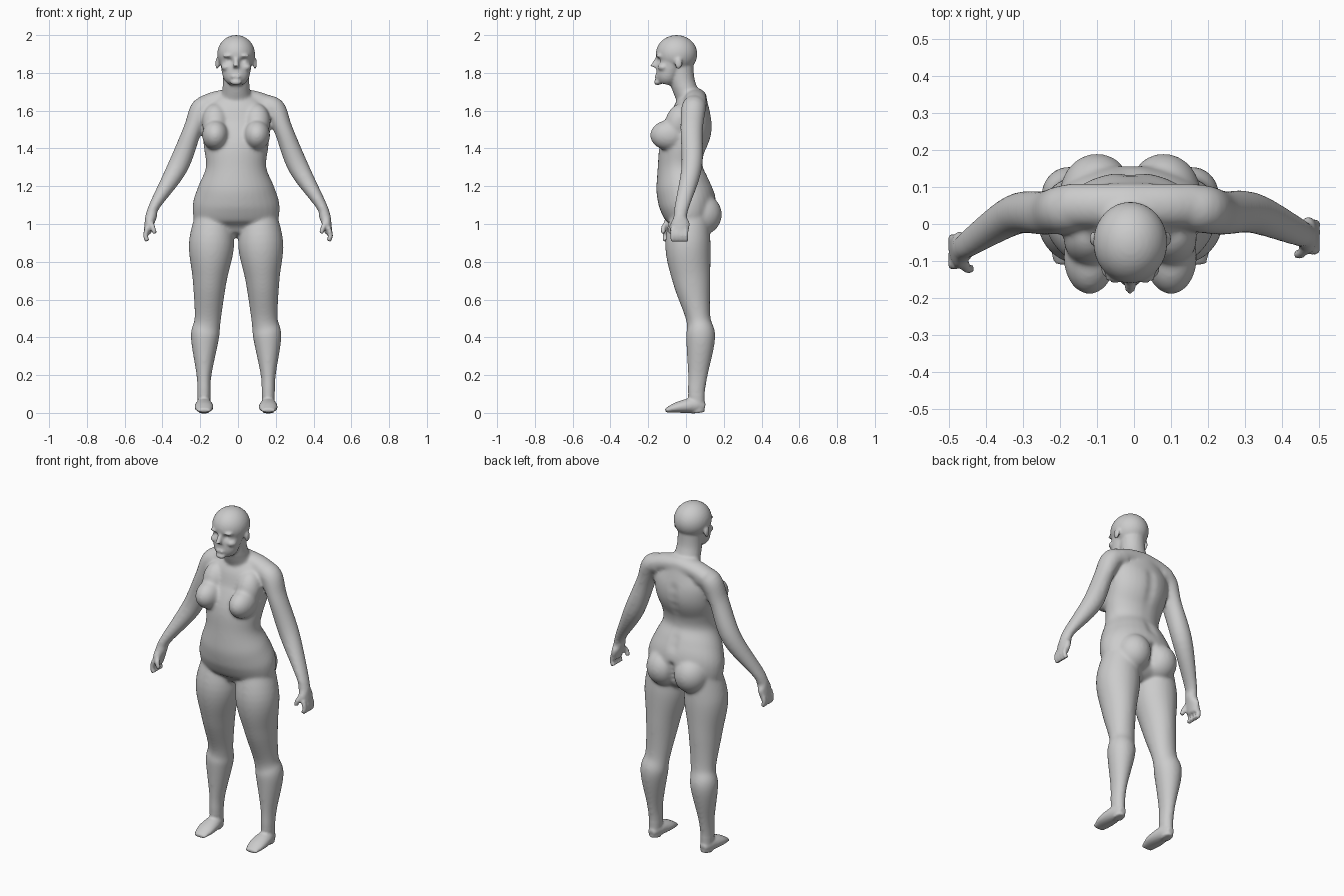
import bpy, bmesh, math
from mathutils import Vector, Matrix

default_cube = bpy.data.objects.get("Cube")
if default_cube:
    bpy.data.objects.remove(default_cube)

# One plain skin colour
skin = bpy.data.materials.new("plain grey")
skin.use_nodes = True
grey = (.6, .6, .6, 1)
skin.diffuse_color = grey
skin.node_tree.nodes["Principled BSDF"].inputs["Base Color"].default_value = grey

bm = bmesh.new()
ACROSS, DEPTH = Vector((1, 0, 0)), Vector((0, 1, 0))
LEAN = -.01    # trunk, head and legs stand slightly off centre
FINGER = .013


def smooth_path(rows, steps=6):
    """Catmull-Rom interpolation through the rows, radii included."""
    rows = [Vector(row) for row in rows]
    padded = [rows[0]] + rows + [rows[-1]]
    path = []
    for before, start, end, after in zip(padded, padded[1:], padded[2:], padded[3:]):
        leave, arrive = (end - before) / 2, (after - start) / 2
        for step in range(steps):
            t = step / steps
            blend = t * t * (3 - 2 * t)
            path.append(start.lerp(end, blend) + leave * t * (1 - t) ** 2
                        - arrive * t * t * (1 - t))
    return path + [rows[-1]]


def tube(rows, reference=ACROSS, side=1, shift=LEAN, sides=32):
    """Closed tube through rows of x, y, z, radius along reference, other radius."""
    path = smooth_path([(side * x + shift, *rest) for x, *rest in rows])
    points = [row.to_3d() if len(row) < 4 else Vector(row[:3]) for row in path]
    last = len(points) - 1
    rings = []
    for i, point in enumerate(points):
        tangent = (points[min(i + 1, last)] - points[max(i - 1, 0)]).normalized()
        u = (reference - tangent * reference.dot(tangent)).normalized()
        v = tangent.cross(u)
        angles = [math.tau * k / sides for k in range(sides)]
        rings.append([bm.verts.new(point + u * path[i][3] * math.cos(angle)
                                   + v * path[i][4] * math.sin(angle)) for angle in angles])
    for lower, upper in zip(rings, rings[1:]):
        for k in range(sides):
            bm.faces.new((lower[k - 1], lower[k], upper[k], upper[k - 1]))
    bm.faces.new(rings[0])
    bm.faces.new(rings[-1])


def column(rows, side=1):
    """Upright tube through rows of height, x, half width, front y, back y."""
    tube([(x, (front + back) / 2, height, half, (back - front) / 2)
          for height, x, half, front, back in rows], ACROSS, side)


def ball(centre, radii, side=1, tilt=0):
    x, y, z = centre
    matrix = (Matrix.Translation((side * x + LEAN, y, z)) @ Matrix.Rotation(tilt, 4, 'X')
              @ Matrix.Diagonal((*radii, 1)))
    bmesh.ops.create_uvsphere(bm, u_segments=32, v_segments=20, radius=1, matrix=matrix)


# Torso from crotch to collar
column([(.94, 0, .1, -.05, .05), (1, 0, .21, -.1, .13), (1.1, 0, .23, -.14, .16),
        (1.2, 0, .2, -.16, .13), (1.3, 0, .16, -.15, .09), (1.4, 0, .17, -.14, .1),
        (1.5, 0, .18, -.1, .14), (1.6, 0, .18, -.07, .13), (1.68, 0, .1, -.02, .11)])

# Neck
column([(1.6, 0, .09, -.02, .11), (1.74, 0, .07, -.08, .05), (1.85, 0, .07, -.1, .04)])

# Head: skull, face, nose, lips and chin
ball((0, -.05, 1.9), (.1, .11, .1))
column([(1.74, 0, .04, -.15, -.07), (1.78, 0, .07, -.16, -.04), (1.9, 0, .09, -.15, .02)])
tube([(0, -.15, 1.88, .01, .01), (0, -.17, 1.83, .017, .02)])
ball((0, -.15, 1.78), (.03, .02, .01))
ball((0, -.15, 1.75), (.03, .02, .015))


def swing(point, side):
    """The right forearm reaches a little further forward."""
    x, y, z, *radii = point
    bend = min(max(4 - 3 * z, 0), 1)
    return (x, y - .04 * bend if side < 0 else y, z, *radii)


def arm_part(rows, side, sides=32):
    tube([swing(row, side) for row in rows], DEPTH, side, 0, sides)


def finger(points, side):
    arm_part([(*point, FINGER, FINGER) for point in points], side, 12)


for side in (1, -1):
    # Ear, brow and cheek
    ball((.1, -.04, 1.85), (.01, .02, .03), side)
    ball((.04, -.14, 1.89), (.03, .02, .01), side)
    ball((.05, -.12, 1.83), (.03, .03, .02), side)

    # Shoulder slope, breast and buttock
    tube([(x, .05, z, .06, .05) for x, z in ((0, 1.67), (.1, 1.655), (.17, 1.63))], DEPTH, side)
    ball((.11, -.09, 1.47), (.07, .1, .08), side)
    ball((.11, -.04, 1.54), (.07, .07, .1), side, -.3)
    ball((.09, .08, 1.05), (.1, .11, .11), side)

    # Leg and foot
    column([(1.1, .12, .08, -.06, .12), (.9, .13, .12, -.11, .13), (.7, .14, .09, -.07, .13),
            (.5, .15, .07, 0, .13), (.4, .165, .075, 0, .155), (.2, .17, .04, .01, .115),
            (.1, .17, .035, .01, .1), (0, .17, .03, .03, .1)], side)
    tube([(.17, .1, .03, .02, .02), (.17, .05, .04, .04, .04), (.17, -.04, .03, .05, .03),
          (.17, -.11, .012, .035, .01)], ACROSS, side)

    # Arm down to the palm
    arm_part([(.12, .05, 1.63, .06, .05), (.19, .04, 1.61, .065, .06), (.24, .03, 1.5, .06, .05),
              (.32, .03, 1.3, .055, .055), (.44, -.02, 1.1, .04, .03), (.46, -.03, 1.04, .035, .03),
              (.47, -.03, 1, .05, .025), (.48, -.03, .95, .04, .02)], side)

    # Four fingers and a thumb
    for i in range(4):
        y = -.07 + i * FINGER * 1.8
        finger([(.48, y, .98), (.49, y, .94), (.48, y, .91)], side)
    finger([(.46, -.06, 1.01), (.45, -.08, .98), (.44, -.08, .95)], side)

bmesh.ops.recalc_face_normals(bm, faces=bm.faces)
mesh = bpy.data.meshes.new("body")
bm.to_mesh(mesh)
bm.free()
body = bpy.data.objects.new("body", mesh)
bpy.context.collection.objects.link(body)


def bake_modifiers():
    graph = bpy.context.evaluated_depsgraph_get()
    baked = bpy.data.meshes.new_from_object(body.evaluated_get(graph))
    body.modifiers.clear()
    body.data = baked


# Fuse all parts into one skin
fuse = body.modifiers.new("fuse", 'REMESH')
fuse.mode = 'VOXEL'
fuse.voxel_size = .0075
bake_modifiers()


def is_limb_or_trunk(position):
    is_hand = abs(position.x) > .4 and position.z < 1.06
    return .1 < position.z < 1.72 and not is_hand


# Soften trunk and limbs strongly, head, hands and feet lightly
soft = body.vertex_groups.new(name="soft")
soft.add([v.index for v in body.data.vertices if is_limb_or_trunk(v.co)], 1, 'REPLACE')
for group, rounds in (("soft", 16), ("", 3)):
    soften = body.modifiers.new("soften", 'SMOOTH')
    soften.factor = .5
    soften.iterations = rounds
    soften.vertex_group = group
bake_modifiers()


def press(centre, reach, depth):
    """Push the surface along y around a centre, fading with distance."""
    for vertex in body.data.vertices:
        distance = (vertex.co - Vector(centre)).length / reach
        if distance < 3:
            vertex.co.y += depth * math.exp(-distance ** 2)


# Eye sockets, mouth, spine groove and cleft
for side in (1, -1):
    press((LEAN + side * .035, -.15, 1.865), .016, .012)
press((LEAN, -.17, 1.78), .01, .005)
for i in range(8):
    press((LEAN, .13, 1.2 + i * .05), .03, -.008)
for i in range(5):
    press((LEAN, .15, .98 + i * .03), .02, -.015)

body.data.materials.clear()
body.data.materials.append(skin)
for polygon in body.data.polygons:
    polygon.use_smooth = True
